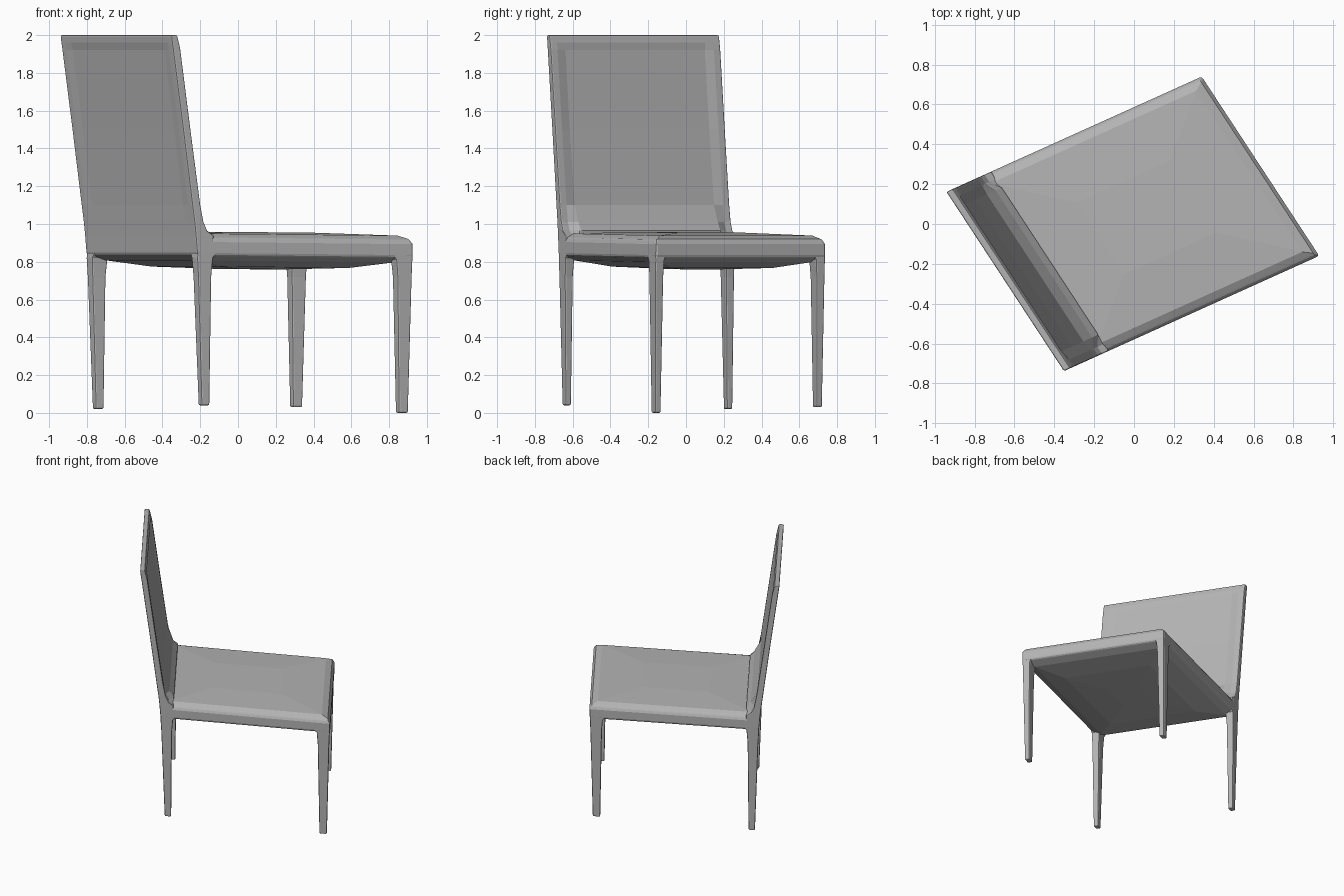
import bpy
import bmesh
from mathutils import Vector

if "Cube" in bpy.data.objects:
    bpy.data.objects.remove(bpy.data.objects["Cube"], do_unlink=True)

grey = bpy.data.materials.new("plain_grey")
grey.use_nodes = True
COLOUR = (0.45, 0.45, 0.45, 1)
grey.diffuse_color = COLOUR
grey.node_tree.nodes["Principled BSDF"].inputs["Base Color"].default_value = COLOUR

# Slightly skewed chair frame: s runs from back to front, t across the seat
ORIGIN = Vector((-0.2, -0.67, 0))
DEPTH = Vector((1.13, 0.51, 0))
WIDTH = Vector((-0.59, 0.9, 0))


def place(s, t, z):
    return ORIGIN + DEPTH * s + WIDTH * t + Vector((0, 0, z))


def loft(name, rings, bevel):
    """Skin a stack of equal rings of (s, t, z) points and cap both ends."""
    bm = bmesh.new()
    loops = [[bm.verts.new(place(*p)) for p in ring] for ring in rings]
    for low, high in zip(loops, loops[1:]):
        n = len(low)
        for i in range(n):
            j = (i + 1) % n
            bm.faces.new((low[i], low[j], high[j], high[i]))
    bm.faces.new(loops[0])
    bm.faces.new(loops[-1])
    bmesh.ops.recalc_face_normals(bm, faces=bm.faces)
    mesh = bpy.data.meshes.new(name)
    bm.to_mesh(mesh)
    bm.free()
    mesh.materials.append(grey)
    obj = bpy.data.objects.new(name, mesh)
    bpy.context.collection.objects.link(obj)
    mod = obj.modifiers.new("soft_edges", "BEVEL")
    mod.width = bevel
    mod.segments = 2
    mod.limit_method = "ANGLE"
    mod.angle_limit = 0.7
    return obj


def rect(s0, s1, t0, t1, z):
    return [(s0, t0, z), (s1, t0, z), (s1, t1, z), (s0, t1, z)]


# Tapered legs: (back s, front s, thickness across, height)
BACK_LEG = [(0.012, 0.05, 0.042, 0), (-0.008, 0.055, 0.05, 0.72),
            (-0.013, 0.062, 0.055, 0.82), (-0.01, 0.09, 0.08, 0.86)]
FRONT_LEG = [(0.936, 0.98, 0.042, 0), (0.926, 0.994, 0.05, 0.72),
             (0.92, 0.997, 0.055, 0.81), (0.89, 0.997, 0.08, 0.86)]


def leg(name, sections, left, foot):
    rings = []
    for s0, s1, t1, z in sections:
        t0 = 0.009 * (1 - z / 0.86)
        if left:
            t0, t1 = 1 - t0, 1 - t1
        rings.append(rect(s0, s1, t0, t1, max(z, foot)))
    loft(name, rings, 0.008)


leg("back_leg_right", BACK_LEG, False, 0.04)
leg("back_leg_left", BACK_LEG, True, 0.02)
leg("front_leg_right", FRONT_LEG, False, 0.0)
leg("front_leg_left", FRONT_LEG, True, 0.03)

# Cushioned seat with a shallow domed top and a bulging underside
seat_rings = []
for inset, z in [(0.4, 0.767), (0.2, 0.777), (0.06, 0.808), (0.0, 0.835),
                 (0.0, 0.905), (0.012, 0.932), (0.05, 0.95), (0.3, 0.962)]:
    ring = rect(inset - 0.01, 1 - inset, inset, 1 - inset, z)
    seat_rings.append([(s, t, h - 0.012 * s) for s, t, h in ring])
loft("seat", seat_rings, 0.012)

# Leaning backrest: thin panel, slightly recessed between its side posts
back_rings = []
for z, rear, front, recess in [(0.84, -0.013, 0.06, 0), (0.94, -0.02, 0.065, 0),
                               (0.965, -0.022, 0.035, -0.03),
                               (1.01, -0.026, 0.018, -0.02),
                               (1.1, -0.036, 0.003, 0.004),
                               (1.5, -0.079, -0.043, 0.008),
                               (1.92, -0.126, -0.09, 0.007),
                               (1.96, -0.131, -0.097, 0),
                               (2.0, -0.135, -0.106, 0)]:
    across = [(0, 0), (0.04, 0), (0.09, 1), (0.91, 1), (0.96, 0), (1, 0)]
    ring = [(front - recess * k, t, z) for t, k in across]
    ring += [(rear + max(recess, 0) * 0.6 * k, t, z) for t, k in reversed(across)]
    back_rings.append(ring)
loft("backrest", back_rings, 0.008)
